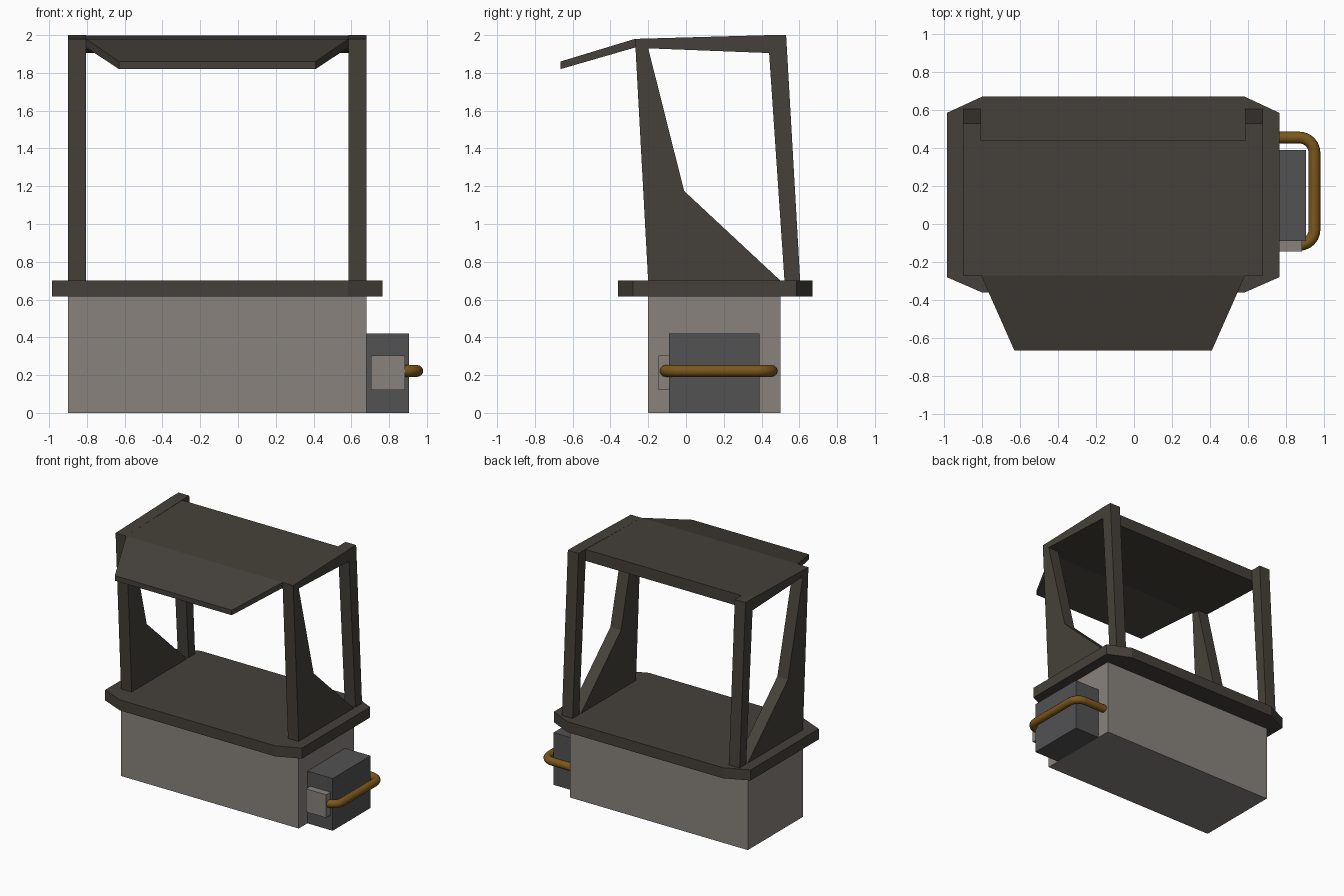
import bpy, bmesh, math
from mathutils import Vector

if "Cube" in bpy.data.objects:
    bpy.data.objects.remove(bpy.data.objects["Cube"])


def material(name, rgb):
    m = bpy.data.materials.new(name)
    m.diffuse_color = (*rgb, 1)
    m.use_nodes = True
    m.node_tree.nodes["Principled BSDF"].inputs["Base Color"].default_value = m.diffuse_color
    return m


DARK = material("dark_wood", (0.060, 0.053, 0.043))
STONE = material("pale_panel", (0.25, 0.225, 0.205))
METAL = material("grey_metal", (0.085, 0.085, 0.088))
BRASS = material("brass", (0.20, 0.095, 0.012))


def loft(name, ring_a, ring_b, mat):
    """Closed solid between two matching rings of points."""
    bm = bmesh.new()
    a = [bm.verts.new(p) for p in ring_a]
    b = [bm.verts.new(p) for p in ring_b]
    n = len(a)
    bm.faces.new(a)
    bm.faces.new(b[::-1])
    for i in range(n):
        bm.faces.new((a[i], b[i], b[(i + 1) % n], a[(i + 1) % n]))
    bmesh.ops.recalc_face_normals(bm, faces=bm.faces)
    me = bpy.data.meshes.new(name)
    bm.to_mesh(me)
    bm.free()
    me.materials.append(mat)
    ob = bpy.data.objects.new(name, me)
    bpy.context.collection.objects.link(ob)
    return ob


def plate(name, outline, z0, z1, mat):
    return loft(name, [(x, y, z0) for x, y in outline], [(x, y, z1) for x, y in outline], mat)


def box(name, x0, x1, y0, y1, z0, z1, mat):
    return plate(name, [(x0, y0), (x1, y0), (x1, y1), (x0, y1)], z0, z1, mat)


def side_prism(name, profile, x0, x1, mat):
    return loft(name, [(x0, y, z) for y, z in profile], [(x1, y, z) for y, z in profile], mat)


# Stall body and chamfered counter
box("stall_body", -0.90, 0.68, -0.20, 0.50, 0, 0.62, STONE)
plate("counter_top", [(-0.80, -0.36), (0.583, -0.36), (0.765, -0.28), (0.765, 0.585),
                      (0.583, 0.67), (-0.80, 0.67), (-0.985, 0.585), (-0.985, -0.28)],
      0.615, 0.70, DARK)

# Side frames: braced front post, roof beam and leaning rear post in one profile
frame = [(-0.20, 0.69), (-0.27, 1.98), (0.44, 2.0), (0.53, 2.0), (0.605, 0.69),
         (0.522, 0.69), (0.44, 1.905), (-0.20, 1.93), (-0.01, 1.175), (0.50, 0.70), (0.50, 0.69)]
for side, x0 in (("left", -0.90), ("right", 0.585)):
    side_prism(side + "_frame", frame, x0, x0 + 0.095, DARK)

# Roof slab between the frames
side_prism("roof", [(-0.27, 1.98), (0.44, 1.9975), (0.44, 1.905), (-0.20, 1.93), (-0.267, 1.93)],
           -0.805, 0.585, DARK)

# Tapered awning
loft("awning",
     [(-0.805, -0.27, 1.98), (0.585, -0.27, 1.98), (0.585, -0.267, 1.935), (-0.805, -0.267, 1.935)],
     [(-0.63, -0.665, 1.86), (0.41, -0.665, 1.86), (0.41, -0.665, 1.82), (-0.63, -0.665, 1.82)],
     DARK)

# Side machine box with its valve block
box("side_box", 0.68, 0.905, -0.09, 0.39, 0, 0.42, METAL)
box("valve_block", 0.705, 0.885, -0.145, -0.09, 0.12, 0.305, STONE)

# Bent pipe with rounded corners
r, xo, yf, yb, z = 0.08, 0.95, -0.11, 0.455, 0.222
path = [(0.66, yb)]
for cy, start in ((yb - r, 90), (yf + r, 0)):
    for i in range(7):
        a = math.radians(start - 15 * i)
        path.append((xo - r + r * math.cos(a), cy + r * math.sin(a)))
path.append((0.86, yf))
cu = bpy.data.curves.new("pipe", "CURVE")
cu.dimensions = "3D"
cu.bevel_depth = 0.031
cu.bevel_resolution = 4
cu.use_fill_caps = True
sp = cu.splines.new("POLY")
sp.points.add(len(path) - 1)
for pt, (x, y) in zip(sp.points, path):
    pt.co = (x, y, z, 1)
cu.materials.append(BRASS)
pipe = bpy.data.objects.new("pipe", cu)
bpy.context.collection.objects.link(pipe)
bpy.context.view_layer.objects.active = pipe
pipe.select_set(True)
bpy.ops.object.convert(target="MESH")
bpy.ops.object.shade_smooth_by_angle(angle=math.radians(40))
